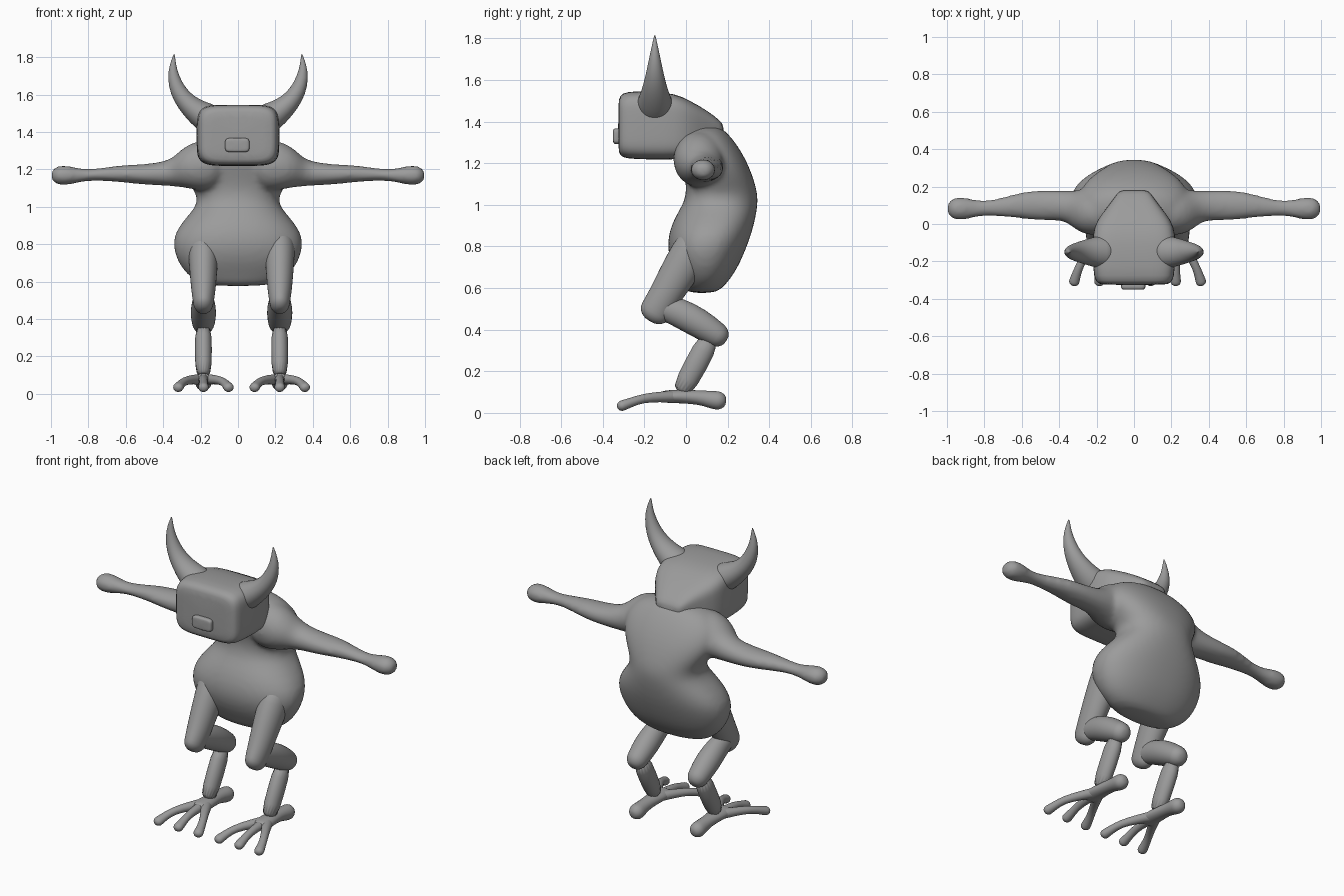
import bpy, bmesh, math
from mathutils import Vector

grey = bpy.data.materials.new("plain grey")
grey.diffuse_color = (0.33, 0.33, 0.33, 1)


def loft(bm, rings, n=24):
    """Skin rings given as (centre, half-axis u, half-axis v, roundness exponent)."""
    loops = []
    for c, u, v, e in rings:
        loop = []
        for i in range(n):
            a = math.tau * (i + 0.5) / n
            ca, sa = math.cos(a), math.sin(a)
            p = Vector(c) + Vector(u) * math.copysign(abs(ca) ** (2 / e), ca) \
                + Vector(v) * math.copysign(abs(sa) ** (2 / e), sa)
            loop.append(bm.verts.new(p))
        loops.append(loop)
    for a, b in zip(loops, loops[1:]):
        for i in range(n):
            j = (i + 1) % n
            bm.faces.new((a[i], a[j], b[j], b[i]))
    bm.faces.new(loops[0])
    bm.faces.new(loops[-1])


def tube(bm, pts, side, n=16, round_ends=True):
    """Limb along points (x, y, z, half width along side, half thickness)."""
    side = Vector(side)
    P = [Vector(p[:3]) for p in pts]
    rings = []
    for i, p in enumerate(pts):
        t = (P[min(i + 1, len(P) - 1)] - P[max(i - 1, 0)]).normalized()
        u = (side - t * side.dot(t)).normalized()
        v = t.cross(u)
        ring = [(P[i], u * p[3], v * p[4], 2)]
        if round_ends and i in (0, len(P) - 1):
            d = -1 if i == 0 else 1
            r = min(p[3], p[4])
            for k in (0.4, 0.75, 0.95):
                s = math.sqrt(1 - k * k)
                ring.append((P[i] + t * d * r * k, u * p[3] * s, v * p[4] * s, 2))
            if i == 0:
                ring.reverse()
        rings += ring
    loft(bm, rings, n)


def finish(name, bm, subsurf=1):
    bmesh.ops.recalc_face_normals(bm, faces=bm.faces)
    for f in bm.faces:
        f.smooth = True
    me = bpy.data.meshes.new(name)
    bm.to_mesh(me)
    bm.free()
    me.materials.append(grey)
    ob = bpy.data.objects.new(name, me)
    bpy.context.collection.objects.link(ob)
    if subsurf:
        ob.modifiers.new("Subdivision", 'SUBSURF').levels = subsurf
    return ob


# Torso, shoulders and arms blended into one skin
body = bmesh.new()
torso = [  # z, half width, front y, back y
    (0.575, 0.15, 0.01, 0.14), (0.60, 0.22, -0.01, 0.175), (0.64, 0.275, -0.03, 0.21),
    (0.70, 0.32, -0.065, 0.25), (0.78, 0.348, -0.09, 0.285), (0.86, 0.342, -0.085, 0.315),
    (0.94, 0.28, -0.055, 0.335), (1.0, 0.225, -0.015, 0.345), (1.05, 0.215, 0.0, 0.345),
    (1.11, 0.25, 0.0, 0.33), (1.18, 0.29, -0.02, 0.305), (1.25, 0.30, -0.04, 0.27),
    (1.31, 0.27, -0.04, 0.23), (1.36, 0.2, -0.01, 0.185), (1.38, 0.1, 0.03, 0.15)]
loft(body, [((0, (f + b) / 2, z), (w, 0, 0), (0, (b - f) / 2, 0), 2.25)
            for z, w, f, b in torso], 40)
for s in (-1, 1):
    tube(body, [(s * x, y, z, ry, rz) for x, y, z, ry, rz in [
        (0.18, 0.06, 1.22, 0.125, 0.14), (0.25, 0.065, 1.21, 0.125, 0.125),
        (0.31, 0.085, 1.19, 0.1, 0.09), (0.37, 0.1, 1.178, 0.08, 0.067),
        (0.5, 0.1, 1.172, 0.084, 0.055), (0.6, 0.1, 1.177, 0.072, 0.048),
        (0.7, 0.09, 1.175, 0.052, 0.038), (0.79, 0.085, 1.17, 0.04, 0.03),
        (0.85, 0.083, 1.168, 0.047, 0.037), (0.91, 0.082, 1.168, 0.062, 0.053),
        (0.95, 0.082, 1.168, 0.06, 0.052)]], (0, 1, 0), 20)
ob = finish("body_and_arms", body)
remesh = ob.modifiers.new("Blend", 'REMESH')
remesh.mode = 'VOXEL'
remesh.voxel_size = 0.015
remesh.use_smooth_shade = True
sm = ob.modifiers.new("Soften", 'SMOOTH')
sm.factor, sm.iterations = 0.5, 6

# Boxy head tapering into the back of the neck
head = bmesh.new()
loft(head, [((0, y, (t + b) / 2), (w, 0, 0), (0, 0, (t - b) / 2), e) for y, w, t, b, e in [
    (-0.326, 0.165, 1.495, 1.265, 5), (-0.318, 0.195, 1.525, 1.237, 5),
    (-0.29, 0.215, 1.546, 1.221, 5), (-0.17, 0.222, 1.547, 1.218, 5),
    (-0.05, 0.222, 1.535, 1.218, 5), (0.02, 0.2, 1.50, 1.225, 4.5),
    (0.1, 0.135, 1.455, 1.26, 4), (0.165, 0.088, 1.405, 1.30, 4),
    (0.182, 0.07, 1.38, 1.31, 4)]], 40)
finish("head", head)

# Small rounded snout block
snout = bmesh.new()
loft(snout, [((-0.004, y, 1.33), (w, 0, 0), (0, 0, h), 5) for y, w, h in [
    (-0.30, 0.066, 0.039), (-0.34, 0.066, 0.039), (-0.348, 0.062, 0.035),
    (-0.351, 0.052, 0.026)]], 24)
finish("snout", snout)

for s, label in ((-1, "left"), (1, "right")):
    # Curved horn
    horn = bmesh.new()
    tube(horn, [(s * x, -0.15, z, ry, r) for x, z, ry, r in [
        (0.12, 1.45, 0.1, 0.09), (0.185, 1.485, 0.088, 0.078), (0.25, 1.53, 0.07, 0.06),
        (0.305, 1.59, 0.052, 0.048), (0.338, 1.66, 0.037, 0.038), (0.35, 1.73, 0.022, 0.024),
        (0.345, 1.785, 0.01, 0.011), (0.341, 1.818, 0.002, 0.002)]],
        (0, 1, 0), 20, False)
    finish(label + "_horn", horn)

    # Three-part leg
    cx = 0.019 + s * 0.204
    X = (1, 0, 0)
    thigh = bmesh.new()
    tube(thigh, [(cx, 0.03, 0.78, 0.085, 0.1), (cx, -0.05, 0.65, 0.075, 0.09),
                 (cx, -0.11, 0.55, 0.066, 0.078), (cx, -0.148, 0.487, 0.056, 0.078)], X)
    finish(label + "_thigh", thigh)
    mid = bmesh.new()
    tube(mid, [(cx, -0.13, 0.515, 0.05, 0.06), (cx, -0.04, 0.487, 0.062, 0.072),
               (cx, 0.06, 0.433, 0.073, 0.074), (cx, 0.145, 0.378, 0.062, 0.062)], X)
    finish(label + "_middle_leg", mid)
    shin = bmesh.new()
    tube(shin, [(cx, 0.12, 0.37, 0.047, 0.058), (cx, 0.05, 0.235, 0.046, 0.056),
                (cx, -0.035, 0.08, 0.046, 0.054)], X, round_ends=False)
    finish(label + "_shin", shin)

    # Foot bar with heel and three splayed toes
    foot = bmesh.new()
    tube(foot, [(cx, 0.15, 0.06, 0.046, 0.046), (cx, 0.115, 0.065, 0.042, 0.042),
                (cx, 0.06, 0.075, 0.038, 0.034), (cx, -0.04, 0.08, 0.052, 0.034),
                (cx, -0.10, 0.078, 0.055, 0.03)], X)
    for d in (-1, 0, 1):
        tube(foot, [(cx + d * 0.01, -0.05, 0.078, 0.035, 0.03),
                    (cx + d * 0.055, -0.13, 0.077, 0.026, 0.026),
                    (cx + d * 0.1, -0.21, 0.07, 0.022, 0.022),
                    (cx + d * 0.122, -0.265, 0.05, 0.024, 0.023),
                    (cx + d * 0.134, -0.306, 0.035, 0.03, 0.027)], X, 12)
    finish(label + "_foot", foot)
